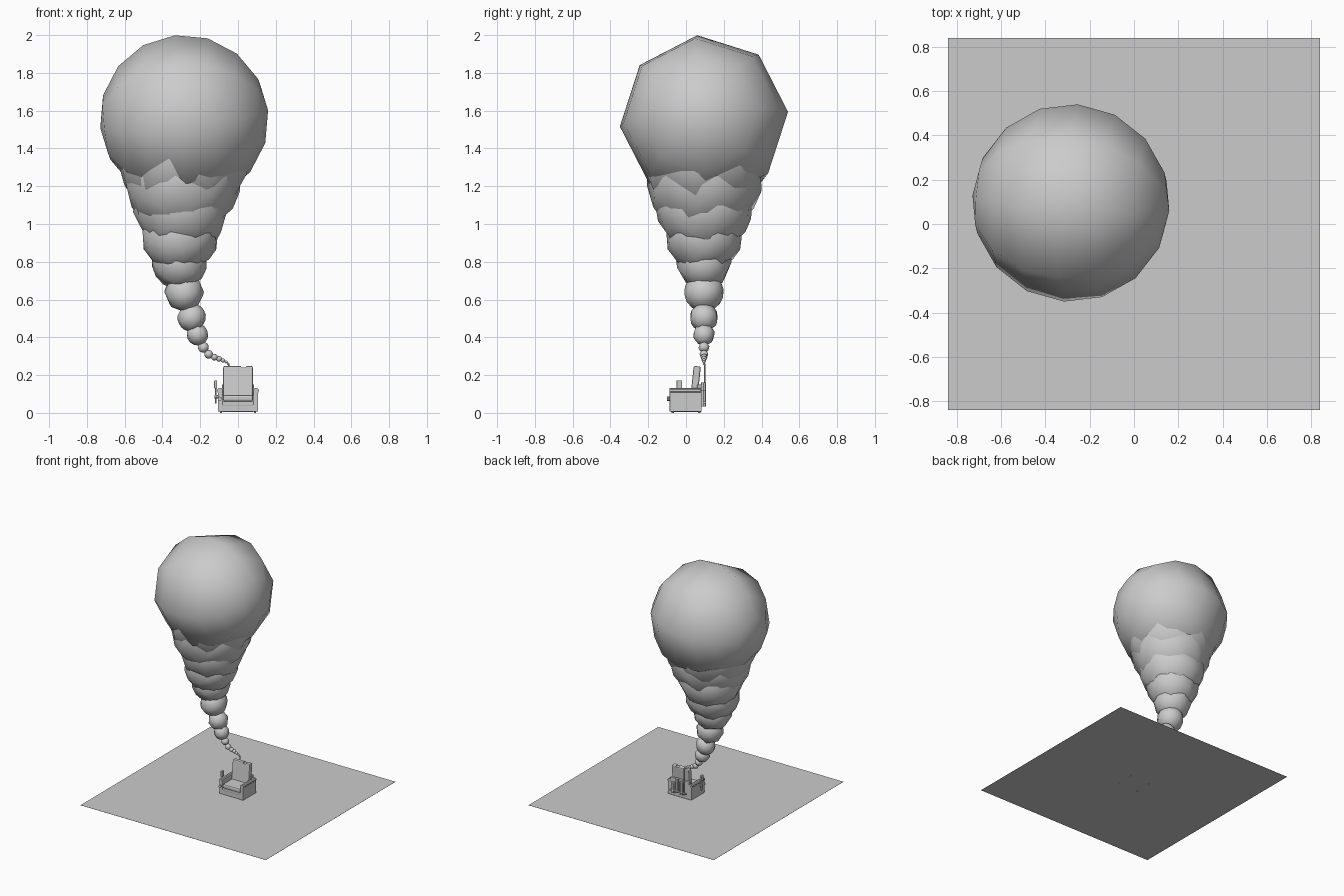
import bpy, bmesh, math, random
from mathutils import Vector, Matrix

random.seed(4)
if "Cube" in bpy.data.objects:
    bpy.data.objects.remove(bpy.data.objects["Cube"])

grey = bpy.data.materials.new("plain grey")
grey.use_nodes = True
grey.diffuse_color = (0.6, 0.6, 0.6, 1)
grey.node_tree.nodes["Principled BSDF"].inputs["Base Color"].default_value = (0.6, 0.6, 0.6, 1)


def finish(name, bm, smooth=False):
    mesh = bpy.data.meshes.new(name)
    bm.to_mesh(mesh)
    bm.free()
    mesh.materials.append(grey)
    for face in mesh.polygons:
        face.use_smooth = smooth
    obj = bpy.data.objects.new(name, mesh)
    bpy.context.collection.objects.link(obj)
    return obj


def box(name, centre, size, tilt=0, bevel=0.0):
    bm = bmesh.new()
    bmesh.ops.create_cube(bm, size=1)
    bmesh.ops.scale(bm, vec=size, verts=bm.verts)
    if bevel:
        bmesh.ops.bevel(bm, geom=bm.edges[:], offset=bevel, segments=2,
                        affect='EDGES', profile=0.5)
    bm.transform(Matrix.Translation(centre) @ Matrix.Rotation(tilt, 4, 'X'))
    return finish(name, bm)


def rod(name, start, end, radius, sides=8):
    a, b = Vector(start), Vector(end)
    bm = bmesh.new()
    bmesh.ops.create_cone(bm, cap_ends=True, segments=sides, radius1=radius,
                          radius2=radius, depth=(b - a).length)
    turn = (b - a).to_track_quat('Z', 'Y').to_matrix().to_4x4()
    bm.transform(Matrix.Translation((a + b) / 2) @ turn)
    return finish(name, bm)


def puff(name, centre, radius, turn):
    bm = bmesh.new()
    bmesh.ops.create_uvsphere(bm, u_segments=8, v_segments=8, radius=radius)
    bm.transform(Matrix.Translation(centre) @ turn)
    return finish(name, bm, True)


# Ground sheet
box("ground_sheet", (0, 0, 0.004), (1.68, 1.68, 0.001))

# Largest smoke puff, its poles lying sideways
side_turn = (Matrix.Rotation(math.radians(-4), 4, 'Z') @ Matrix.Rotation(math.radians(5), 4, 'X')
             @ Matrix.Rotation(math.radians(84), 4, 'Y'))
puff("smoke_puff_top", (-0.285, 0.095, 1.555), 0.448, side_turn)

# Shrinking puffs down to the chair: x, z, radius
trail = [(-0.29, 1.37, 0.355), (-0.293, 1.24, 0.312), (-0.3, 1.09, 0.257),
         (-0.307, 0.94, 0.206), (-0.31, 0.8, 0.148), (-0.285, 0.64, 0.105),
         (-0.245, 0.505, 0.076), (-0.215, 0.415, 0.058), (-0.183, 0.347, 0.029),
         (-0.155, 0.31, 0.023), (-0.125, 0.295, 0.018), (-0.1, 0.286, 0.015),
         (-0.08, 0.278, 0.011), (-0.063, 0.27, 0.008), (-0.053, 0.26, 0.006)]
for i, (x, z, r) in enumerate(trail):
    turn = Matrix.Rotation(random.uniform(0, 6), 4, 'Z') @ Matrix.Rotation(random.uniform(0.5, 2.5), 4, 'X')
    puff(f"smoke_puff_{i + 1}", (x, 0.095, z), r, turn)

# Armchair body
box("seat_base", (0, 0, 0.032), (0.17, 0.165, 0.052), bevel=0.004)
box("front_apron", (0, -0.078, 0.05), (0.165, 0.012, 0.022), bevel=0.004)
box("seat_cushion", (0, -0.015, 0.077), (0.158, 0.145, 0.036), bevel=0.011)
box("lower_back", (0, 0.071, 0.08), (0.17, 0.024, 0.14), bevel=0.004)
back = box("backrest", (0, 0.051, 0.165), (0.157, 0.038, 0.165), math.radians(-6), 0.008)

# Torn notch in the top of the backrest
notch = rod("notch_cutter", (0.03, 0, 0.256), (0.03, 0.12, 0.256), 0.02, 5)
notch.hide_render = notch.hide_viewport = True
cut = back.modifiers.new("torn notch", 'BOOLEAN')
cut.object = notch
cut.solver = 'EXACT'

# Arms with rolled tops, and feet
for side, label in ((1, "left"), (-1, "right")):
    box(f"{label}_arm", (side * 0.094, -0.002, 0.062), (0.026, 0.17, 0.11), bevel=0.004)
    rod(f"{label}_arm_roll", (side * 0.096, -0.088, 0.118), (side * 0.096, 0.08, 0.118), 0.015, 10)
    for y in (-0.07, 0.07):
        rod(f"{label}_foot", (side * 0.09, y, 0.0), (side * 0.09, y, 0.02), 0.006)

# Side lever on the right arm
rod("lever_pivot", (-0.125, -0.035, 0.085), (-0.1, -0.035, 0.085), 0.01)
rod("lever_arm", (-0.118, -0.035, 0.05), (-0.118, -0.035, 0.135), 0.005)
box("lever_grip", (-0.118, -0.035, 0.15), (0.016, 0.03, 0.045), bevel=0.004)

# Exhaust pipe and tanks on the rear
rod("exhaust_pipe", (-0.05, 0.098, 0.04), (-0.05, 0.098, 0.262), 0.004)
for x, low, high in ((-0.025, 0.04, 0.14), (0.015, 0.045, 0.16), (0.05, 0.035, 0.12)):
    rod("rear_tank", (x, 0.093, low), (x, 0.093, high), 0.014)
rod("rear_cross_pipe", (-0.07, 0.1, 0.055), (0.075, 0.1, 0.055), 0.007)
rod("front_knob", (-0.096, -0.1, 0.075), (-0.096, -0.08, 0.075), 0.011)
